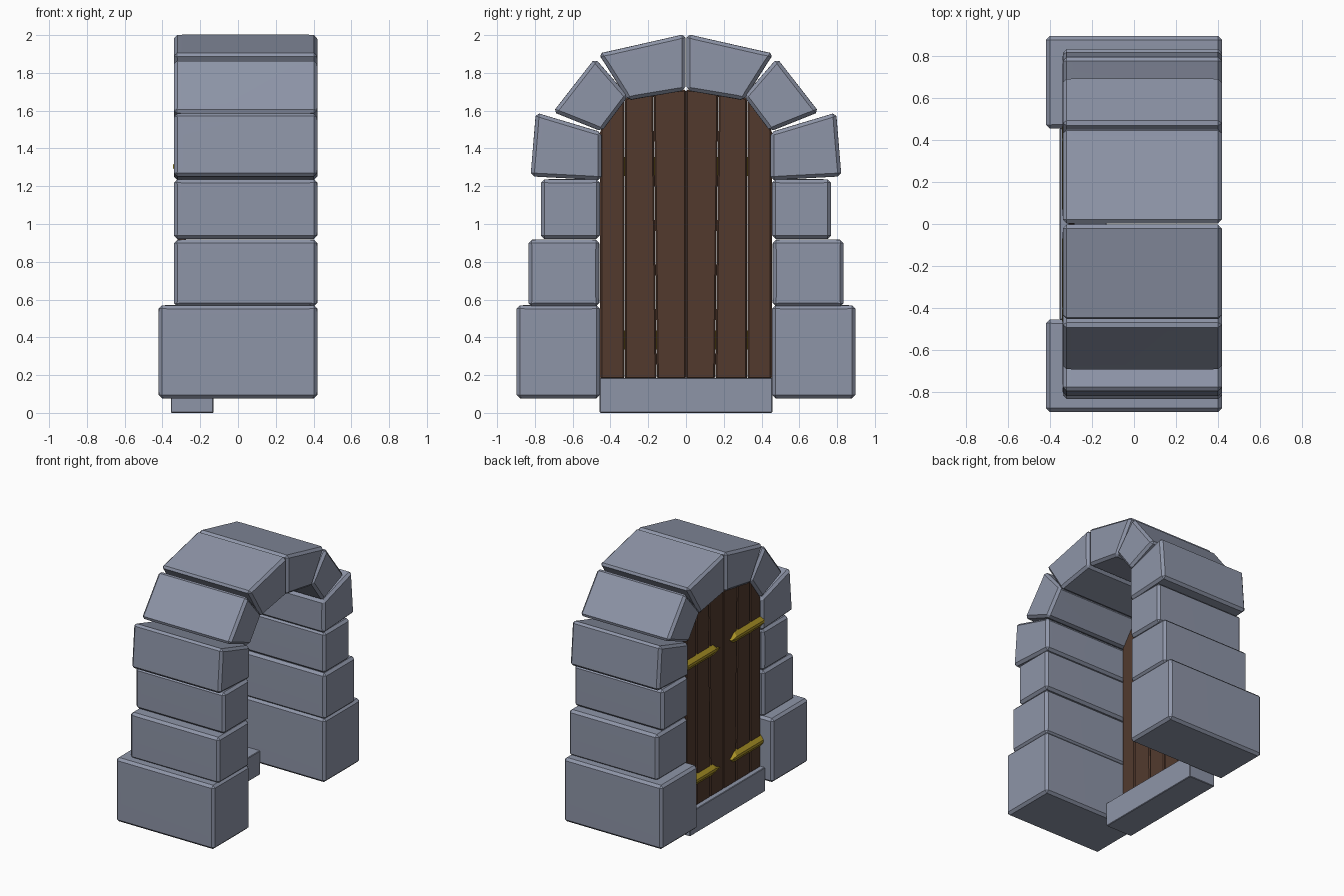
import bpy, bmesh
from math import radians

if "Cube" in bpy.data.objects:
    bpy.data.objects.remove(bpy.data.objects["Cube"])


def material(name, color):
    m = bpy.data.materials.new(name)
    m.diffuse_color = (*color, 1)
    m.use_nodes = True
    m.node_tree.nodes["Principled BSDF"].inputs["Base Color"].default_value = m.diffuse_color
    return m


stone = material("blue_grey_stone", (0.27, 0.30, 0.39))
wood = material("dark_wood", (0.085, 0.042, 0.027))
brass = material("brass", (0.42, 0.30, 0.02))


def prism(name, pts, x0, x1, mat, bevel=0.0, segments=1, profile=0.5, ridge=None):
    """Extrude a (y, z) outline from x0 to x1, then soften its edges.
    ridge=z pinches the x0 end towards that height."""
    bm = bmesh.new()
    face = bm.faces.new([bm.verts.new((x0, y, z)) for y, z in pts])
    ext = bmesh.ops.extrude_face_region(bm, geom=[face])
    for v in ext["geom"]:
        if isinstance(v, bmesh.types.BMVert):
            v.co.x = x1
    if ridge is not None:
        for v in bm.verts:
            if v.co.x == min(w.co.x for w in bm.verts):
                v.co.z = ridge + (v.co.z - ridge) * 0.2
    bmesh.ops.recalc_face_normals(bm, faces=bm.faces[:])
    if bevel:
        bmesh.ops.bevel(bm, geom=bm.edges[:], offset=bevel, segments=segments,
                        profile=profile, affect='EDGES', clamp_overlap=True)
    mesh = bpy.data.meshes.new(name)
    bm.to_mesh(mesh)
    bm.free()
    obj = bpy.data.objects.new(name, mesh)
    bpy.context.collection.objects.link(obj)
    mesh.materials.append(mat)
    if segments > 1:
        mesh.shade_smooth()
        mesh.set_sharp_from_angle(angle=radians(25))
        w = obj.modifiers.new("even_shading", 'WEIGHTED_NORMAL')
        w.keep_sharp = True
    return obj


def rect(y0, y1, z0, z1):
    return [(y0, z0), (y1, z0), (y1, z1), (y0, z1)]


# Stones of one half of the arch: outline in (y, z) and rear x
stones = [
    ("base_stone", rect(0.455, 0.897, 0.077, 0.57), -0.42),
    ("lower_jamb_stone", rect(0.459, 0.835, 0.562, 0.917), -0.34),
    ("upper_jamb_stone", rect(0.456, 0.768, 0.92, 1.237), -0.34),
    ("springer_stone", [(0.447, 1.232), (0.823, 1.252), (0.795, 1.59), (0.447, 1.486)], -0.34),
    ("arch_stone", [(0.446, 1.49), (0.704, 1.593), (0.482, 1.878), (0.306, 1.676)], -0.34),
    ("crown_stone", [(0.307, 1.655), (0.463, 1.902), (0.003, 2.006), (0.003, 1.707)], -0.34),
]
for side, s in (("left", -1), ("right", 1)):
    for name, pts, rear in stones:
        prism(f"{side}_{name}", [(s * y, z) for y, z in pts], rear, 0.42, stone, 0.05, 3, 0.82)

# Threshold under the door
prism("threshold", rect(-0.457, 0.457, 0.0, 0.185), -0.355, -0.13, stone, 0.004)

# Door planks: slightly tapered, tops follow the arch
bottoms = [0.0, 0.155, 0.325, 0.455]
tops = [(0.0, 1.712), (0.172, 1.695), (0.325, 1.665), (0.455, 1.495)]
g = 0.001
for side, s in (("left", -1), ("right", 1)):
    for i in range(3):
        (ya, za), (yb, zb) = tops[i], tops[i + 1]
        pts = [(bottoms[i] + g, 0.18), (bottoms[i + 1] - g, 0.18), (yb - g, zb), (ya + g, za)]
        prism(f"{side}_door_plank_{i + 1}", [(s * y, z) for y, z in pts],
              -0.32, -0.275, wood, 0.008)

# Pointed, ridged strap hinges on the outer face of the door
for side, s in (("left", -1), ("right", 1)):
    for level, z in (("lower", 0.385), ("upper", 1.305)):
        pts = [(0.465, z - 0.05), (0.465, z + 0.05), (0.13, z + 0.05), (0.07, z), (0.13, z - 0.05)]
        prism(f"{side}_{level}_hinge", [(s * y, h) for y, h in pts],
              -0.343, -0.312, brass, ridge=z)
